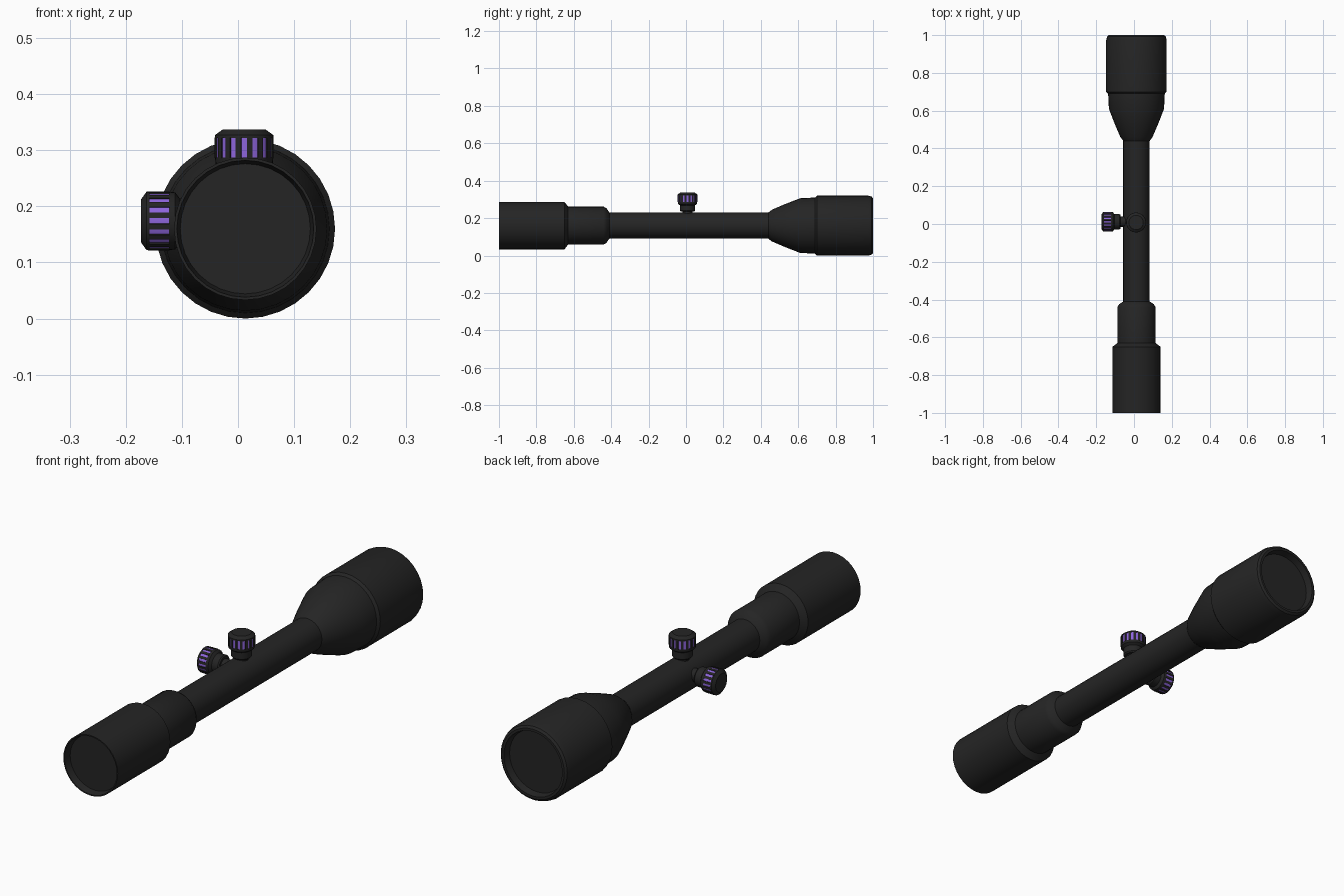
import bpy, bmesh, math
from mathutils import Matrix, Vector

if "Cube" in bpy.data.objects:
    bpy.data.objects.remove(bpy.data.objects["Cube"])

AX, AZ = 0.013, 0.16          # optical axis position
SEG = 32


def material(name, rgb):
    m = bpy.data.materials.new(name)
    m.diffuse_color = (*rgb, 1)
    m.use_nodes = True
    m.node_tree.nodes["Principled BSDF"].inputs["Base Color"].default_value = m.diffuse_color
    return m


black = material("matte black", (0.018, 0.018, 0.018))
purple = material("purple", (0.27, 0.13, 0.72))


def finish(name, bm, mat, matrix, angle=35):
    bmesh.ops.remove_doubles(bm, verts=bm.verts, dist=1e-6)
    bmesh.ops.recalc_face_normals(bm, faces=bm.faces)
    me = bpy.data.meshes.new(name)
    bm.to_mesh(me)
    bm.free()
    me.materials.append(mat)
    me.transform(matrix)
    ob = bpy.data.objects.new(name, me)
    bpy.context.collection.objects.link(ob)
    bpy.ops.object.select_all(action='DESELECT')
    ob.select_set(True)
    bpy.context.view_layer.objects.active = ob
    bpy.ops.object.shade_smooth_by_angle(angle=math.radians(angle))
    return ob


def lathe(name, profile, mat, matrix, angle=35):
    """Turn (height, radius) points around local z; both ends are capped."""
    bm = bmesh.new()
    rings = []
    for h, r in profile:
        rings.append([bm.verts.new((r * math.cos(2 * math.pi * i / SEG),
                                    r * math.sin(2 * math.pi * i / SEG), h))
                      for i in range(SEG)])
    for a, b in zip(rings, rings[1:]):
        for i in range(SEG):
            j = (i + 1) % SEG
            bm.faces.new((a[i], a[j], b[j], b[i]))
    bm.faces.new(rings[0])
    bm.faces.new(rings[-1])
    return finish(name, bm, mat, matrix, angle)


# Scope body: eyepiece, tube and objective bell, with shallow recessed lenses
body = [(-0.97, 0.116), (-1.0, 0.122), (-1.0, 0.127), (-0.65, 0.127),
        (-0.63, 0.101), (-0.44, 0.101), (-0.425, 0.092), (-0.41, 0.07),
        (0.44, 0.07), (0.46, 0.085), (0.53, 0.115), (0.61, 0.146),
        (0.69, 0.150), (0.70, 0.160), (0.975, 0.160), (0.993, 0.155),
        (1.0, 0.146), (1.0, 0.136), (0.97, 0.130)]
lathe("scope_body", body, black,
      Matrix.Translation((AX, 0, AZ)) @ Matrix.Rotation(-math.pi / 2, 4, 'X'))


# Adjustment knob: stem, neck, purple band with black ribs, chamfered cap
def knob(name, matrix):
    lathe(name + "_stem", [(0.03, 0.027), (0.085, 0.027)], black, matrix)
    lathe(name + "_neck", [(0.075, 0.036), (0.08, 0.040), (0.108, 0.040),
                           (0.116, 0.051), (0.127, 0.052), (0.127, 0.045)],
          black, matrix)
    lathe(name + "_band", [(0.125, 0.0505), (0.164, 0.0505)], purple, matrix)
    lathe(name + "_cap", [(0.162, 0.045), (0.162, 0.0525), (0.167, 0.052),
                          (0.177, 0.038)], black, matrix)
    bm = bmesh.new()
    for i in range(16):
        rot = Matrix.Rotation(2 * math.pi * (i + 0.5) / 16, 4, 'Z')
        bmesh.ops.create_cube(bm, size=1, matrix=rot
                              @ Matrix.Translation((0.0495, 0, 0.1445))
                              @ Matrix.Diagonal((0.006, 0.0102, 0.037, 1)))
    finish(name + "_ribs", bm, black, matrix)


knob("top_knob", Matrix.Translation((AX - 0.002, 0.008, AZ)))
knob("side_knob", Matrix.Translation((AX - 0.009, 0.012, AZ + 0.014))
     @ Matrix.Rotation(-math.pi / 2, 4, 'Y'))
